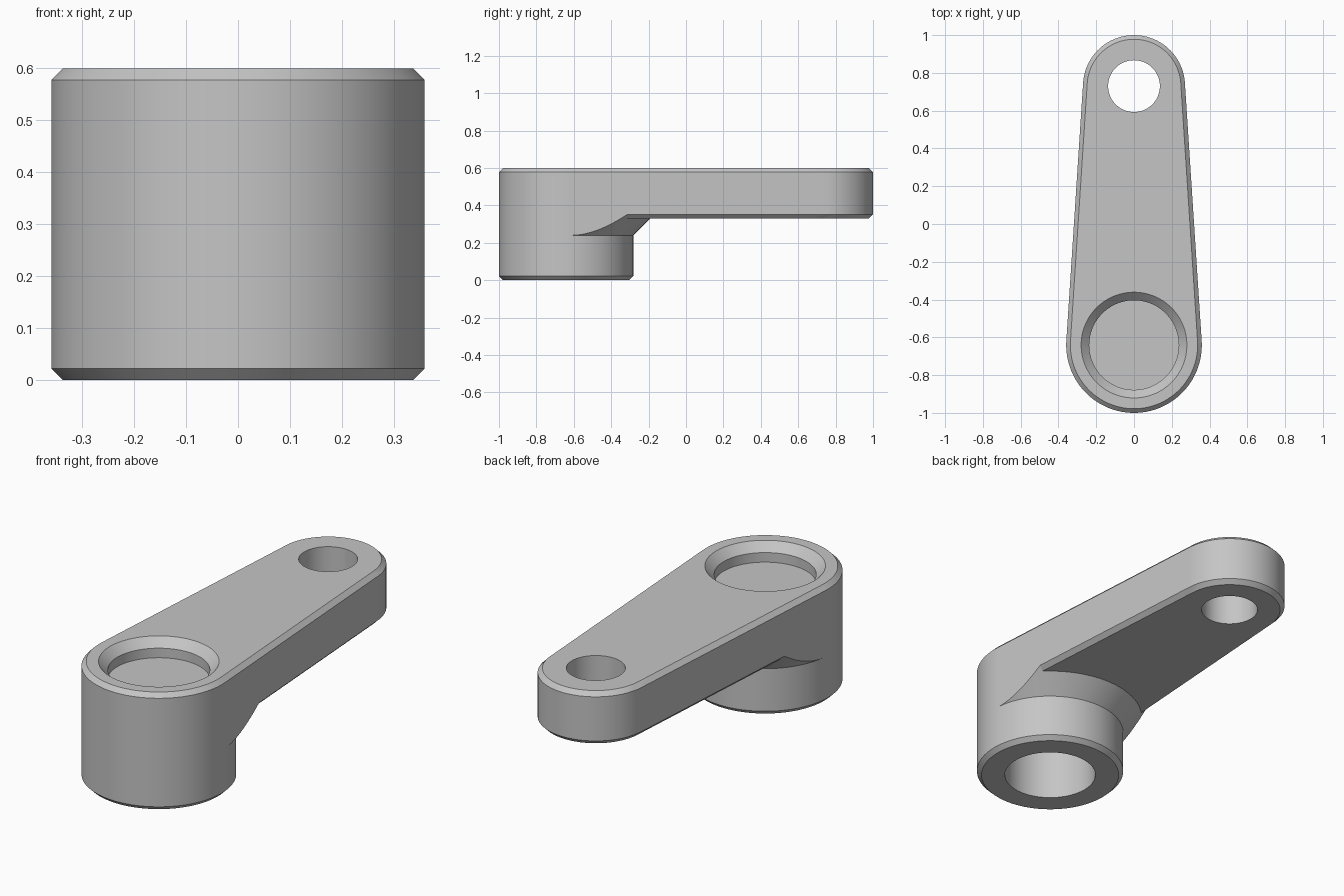
import bpy, bmesh
from math import sin, cos, acos, atan2, sqrt, pi, radians

if "Cube" in bpy.data.objects:
    bpy.data.objects.remove(bpy.data.objects["Cube"])

HUB_Y, HUB_R = -0.641, 0.359
TIP_Y, TIP_R = 0.73, 0.27
SPAN = TIP_Y - HUB_Y
TOP, ARM_Z, CONE_Z = 0.6, 0.33, 0.24
BEVEL = 0.022
BETA = acos((HUB_R - TIP_R) / SPAN)      # direction of the straight side's normal
CONE_R = HUB_R + ARM_Z - CONE_Z          # flare radius at the arm underside

steel = bpy.data.materials.new("grey_metal")
steel.diffuse_color = (0.56, 0.56, 0.56, 1)
steel.use_nodes = True
steel.node_tree.nodes["Principled BSDF"].inputs["Base Color"].default_value = (0.56, 0.56, 0.56, 1)


def tangent_angle(inset):
    r = TIP_R - inset
    return atan2(r * sin(BETA), SPAN + r * cos(BETA))


def outline(angle, inset=0.0):
    """Distance from the hub axis to the tapered arm outline."""
    a, big, small = abs(angle), HUB_R - inset, TIP_R - inset
    if a >= BETA:
        return big
    if a >= tangent_angle(inset):
        return big / cos(a - BETA)
    return SPAN * cos(a) + sqrt(max(0, small ** 2 - (SPAN * sin(a)) ** 2))


def section(angle):
    """Radius and height points from the bore centre round to the recess centre."""
    full, inner = outline(angle), outline(angle, BEVEL)
    # where the flare meets the underside, the bevel or the arm's side
    if inner >= CONE_R:
        flare = (CONE_R, ARM_Z)
    elif full <= CONE_R + BEVEL:
        flare = (full, CONE_Z + full - HUB_R)
    else:
        s = (CONE_R - inner) / (full - inner - BEVEL)
        flare = (inner + s * (full - inner), ARM_Z + s * BEVEL)
    under = (inner, ARM_Z) if inner >= CONE_R else flare
    side = (full, ARM_Z + BEVEL) if full > CONE_R + BEVEL else flare
    return [(0, 0.46), (0.222, 0.46), (0.222, 0),                  # bore
            (HUB_R - BEVEL, 0), (HUB_R, BEVEL), (HUB_R, CONE_Z),   # hub
            flare, under, side,                                    # flare and underside
            (full, TOP - BEVEL), (inner, TOP),                     # arm
            (0.28, TOP), (0.237, 0.557), (0.237, 0.508), (0, 0.508)]  # recess


# Angles: even steps, the round tip, and every break in the outline
half = {pi * i / 64 for i in range(65)}
for i in range(33):
    t = BETA * i / 32
    half.add(atan2(TIP_R * sin(t), SPAN + TIP_R * cos(t)))
half |= {BETA, tangent_angle(BEVEL),
         BETA - acos((HUB_R - BEVEL) / CONE_R), BETA - acos(HUB_R / (CONE_R + BEVEL))}
half = sorted({round(a, 4) for a in half if a < pi - 0.01})
angles = [-a for a in reversed(half) if a > 0] + half + [pi]

# Crank body
bm = bmesh.new()
columns = [[bm.verts.new((r * sin(a), HUB_Y + r * cos(a), z)) for r, z in section(a)]
           for a in angles]
for i, col in enumerate(columns):
    prev = columns[i - 1]
    for j in range(len(col) - 1):
        bm.faces.new((prev[j], col[j], col[j + 1], prev[j + 1]))
bmesh.ops.remove_doubles(bm, verts=bm.verts[:], dist=0.00002)
bmesh.ops.recalc_face_normals(bm, faces=bm.faces[:])
mesh = bpy.data.meshes.new("crank_arm")
bm.to_mesh(mesh)
bm.free()
mesh.materials.append(steel)
arm = bpy.data.objects.new("crank_arm", mesh)
bpy.context.collection.objects.link(arm)

# Handle hole through the tip
bpy.ops.mesh.primitive_cylinder_add(vertices=96, radius=0.137, depth=1, location=(0, TIP_Y, 0.5))
cutter = bpy.context.object
cutter.name = "handle_hole_cutter"
cutter.data.materials.append(steel)
cutter.hide_render = True

cut = arm.modifiers.new("handle_hole", 'BOOLEAN')
cut.operation, cut.solver, cut.object = 'DIFFERENCE', 'EXACT', cutter
bpy.ops.object.select_all(action='DESELECT')
arm.select_set(True)
bpy.context.view_layer.objects.active = arm
bpy.ops.object.modifier_apply(modifier=cut.name)
bpy.data.objects.remove(cutter)
bpy.ops.object.shade_smooth_by_angle(angle=radians(25))
